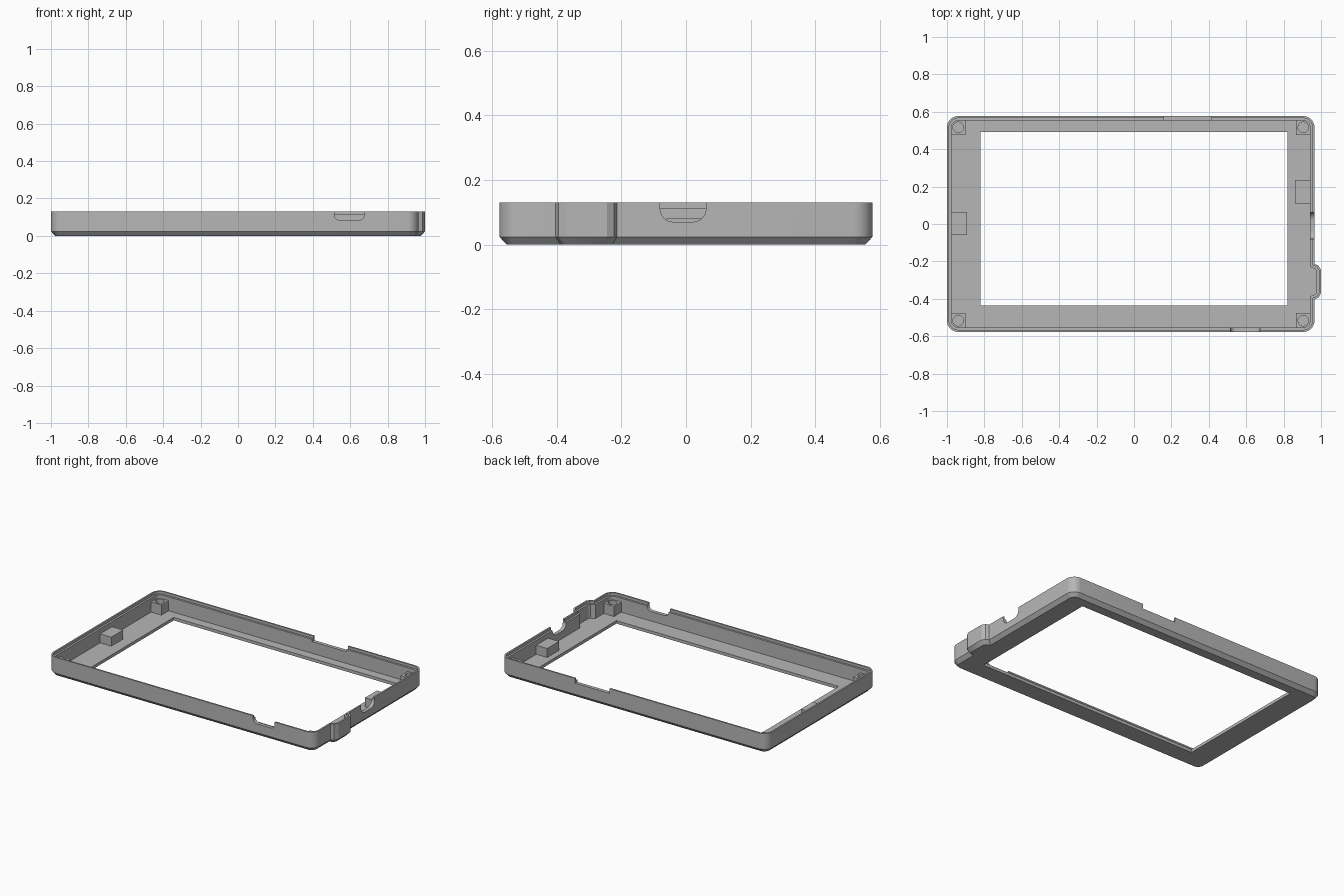
import bpy, bmesh, math
from mathutils import Vector

old = bpy.data.objects.get("Cube")
if old:
    bpy.data.objects.remove(old, do_unlink=True)

grey = bpy.data.materials.new("plain grey")
grey.use_nodes = True
COLOUR = (0.47, 0.47, 0.47, 1)
grey.diffuse_color = COLOUR
grey.node_tree.nodes["Principled BSDF"].inputs["Base Color"].default_value = COLOUR

LEFT, RIGHT, HALF_Y, HEIGHT, FLOOR = -1.0, 0.965, 0.577, 0.13, 0.02
RADIUS, WALL, LIP = 0.06, 0.024, 0.011


def finish(name, bm):
    bmesh.ops.recalc_face_normals(bm, faces=bm.faces)
    mesh = bpy.data.meshes.new(name)
    bm.to_mesh(mesh)
    bm.free()
    mesh.materials.append(grey)
    ob = bpy.data.objects.new(name, mesh)
    bpy.context.scene.collection.objects.link(ob)
    return ob


def box(name, lo, hi):
    bm = bmesh.new()
    bmesh.ops.create_cube(bm, size=1)
    for v in bm.verts:
        v.co = [a + (b - a) * (c + 0.5) for a, b, c in zip(lo, hi, v.co)]
    return finish(name, bm)


def prism(name, points, direction):
    bm = bmesh.new()
    face = bm.faces.new([bm.verts.new(p) for p in points])
    ext = bmesh.ops.extrude_face_region(bm, geom=[face])
    bmesh.ops.translate(bm, vec=direction,
                        verts=[g for g in ext["geom"] if isinstance(g, bmesh.types.BMVert)])
    return finish(name, bm)


def arc(cx, cy, r, start, end, steps=8):
    return [Vector((cx + r * math.cos(math.radians(start + (end - start) * i / steps)),
                    cy + r * math.sin(math.radians(start + (end - start) * i / steps))))
            for i in range(steps + 1)]


def cut(ob, cutter):
    mod = ob.modifiers.new("cut", 'BOOLEAN')
    mod.operation = 'DIFFERENCE'
    mod.solver = 'EXACT'
    mod.object = cutter
    bpy.context.view_layer.update()
    dg = bpy.context.evaluated_depsgraph_get()
    mesh = bpy.data.meshes.new_from_object(ob.evaluated_get(dg))
    ob.modifiers.clear()
    ob.data = mesh
    bpy.data.objects.remove(cutter, do_unlink=True)


def inset(points, d):
    """Offset a counter-clockwise outline inwards with mitred corners."""
    out = []
    for i, p in enumerate(points):
        a = (p - points[i - 1]).normalized()
        b = (points[(i + 1) % len(points)] - p).normalized()
        na, nb = Vector((-a.y, a.x)), Vector((-b.y, b.x))
        out.append(p + (na + nb) * d / (1 + na.dot(nb)))
    return out


# Outer outline: rounded rectangle with a bump on the +x side
cx0, cx1, cy = LEFT + RADIUS, RIGHT - RADIUS, HALF_Y - RADIUS
bump = [(0.965, -0.403), (0.986, -0.394), (1.0, -0.37),
        (1.0, -0.245), (0.986, -0.222), (0.965, -0.213)]
outline = (arc(cx0, -cy, RADIUS, 180, 270) + arc(cx1, -cy, RADIUS, 270, 360)
           + [Vector(p) for p in bump]
           + arc(cx1, cy, RADIUS, 0, 90) + arc(cx0, cy, RADIUS, 90, 180))

# Tray: chamfered bottom, wall, stepped rim and floor
bm = bmesh.new()
rings = []
for d, z in [(0.022, 0), (0, 0.024), (0, HEIGHT), (LIP, HEIGHT),
             (LIP, 0.113), (WALL, 0.113), (WALL, FLOOR)]:
    rings.append([bm.verts.new((p.x, p.y, z)) for p in inset(outline, d)])
n = len(outline)
for low, high in zip(rings, rings[1:]):
    for i in range(n):
        j = (i + 1) % n
        bm.faces.new((low[i], low[j], high[j], high[i]))
bm.faces.new(rings[0])
bm.faces.new(rings[-1])
case = finish("bezel_case", bm)

# Screen opening
cut(case, box("opening_cutter", (-0.82, -0.437, -0.1), (0.82, 0.493, 0.06)))


# Connector notches with rounded lower corners
def notch_profile(a, b, z, r):
    return ([Vector((a, 0.2))] + arc(a + r, z + r, r, 180, 270, 6)
            + arc(b - r, z + r, r, 270, 360, 6) + [Vector((b, 0.2))])


side = notch_profile(-0.08, 0.062, 0.07, 0.04)
cut(case, prism("side_cutter", [(0.9, p.x, p.y) for p in side], (0.2, 0, 0)))
front = notch_profile(0.515, 0.675, 0.083, 0.03)
cut(case, prism("front_cutter", [(p.x, -0.65, p.y) for p in front], (0, 0.15, 0)))
cut(case, box("back_cutter", (0.16, 0.5, 0.098), (0.415, 0.65, 0.2)))

# Support blocks on the side borders
box("right_support_block", (0.86, 0.11, 0.015), (0.945, 0.235, 0.08))
box("left_support_block", (-0.98, -0.06, 0.015), (-0.893, 0.065, 0.08))

# Corner screw posts with blind holes
for x, xname in ((cx0, "left_end"), (cx1, "right_end")):
    for y, yname in ((-cy, "front"), (cy, "back")):
        post = box(f"screw_post_{yname}_{xname}",
                   (x - 0.04, y - 0.04, 0.019), (x + 0.04, y + 0.04, 0.088))
        hole = [(p.x, p.y, 0.03) for p in arc(x, y, 0.028, 0, 360, 24)[:-1]]
        cut(post, prism("hole_cutter", hole, (0, 0, 0.1)))

# Smooth the rounded corners, keep the hard edges
bpy.ops.object.select_all(action='DESELECT')
for ob in bpy.context.scene.objects:
    if ob.type == 'MESH':
        ob.select_set(True)
bpy.context.view_layer.objects.active = case
bpy.ops.object.shade_smooth_by_angle(angle=math.radians(25))
